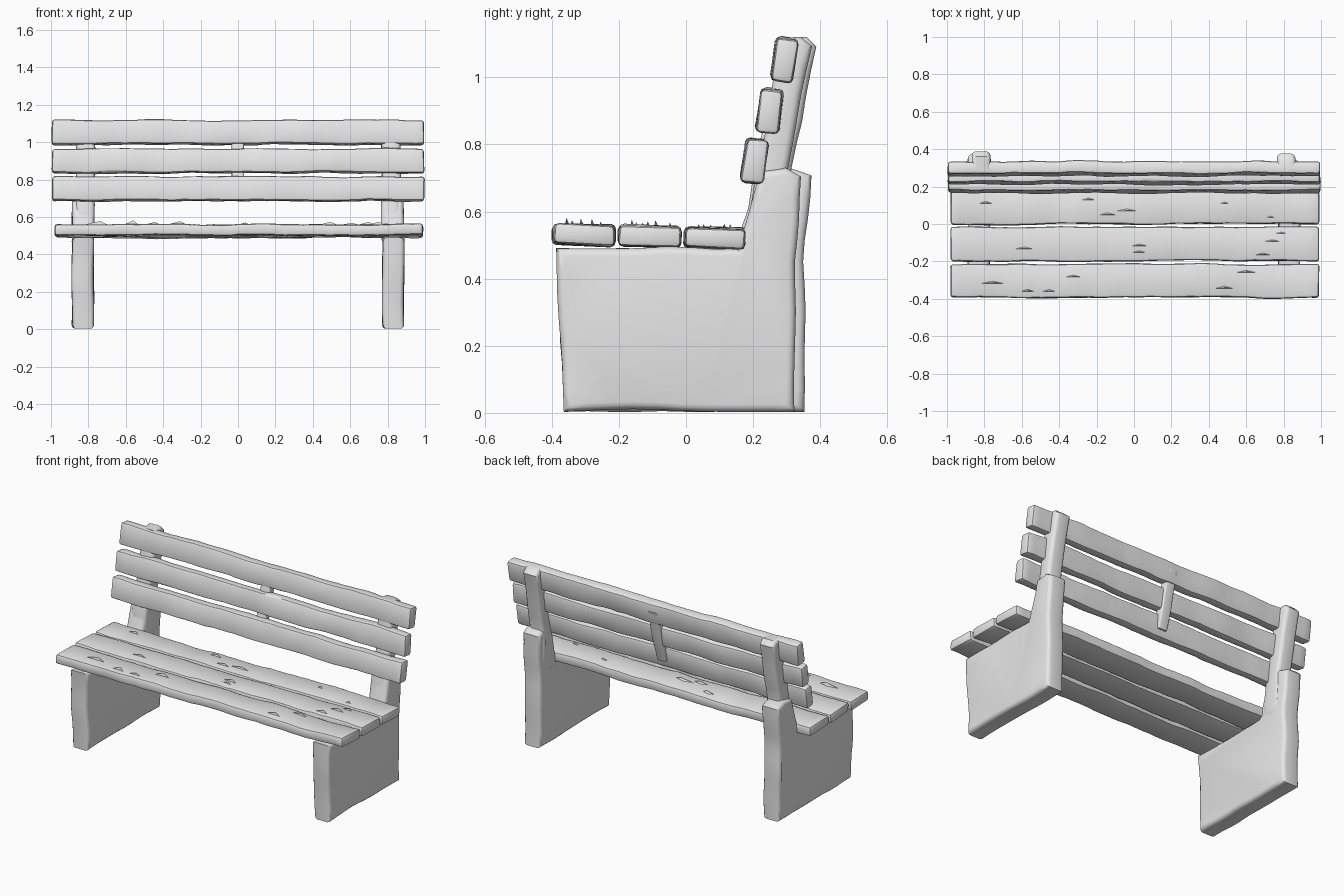
import bpy, bmesh, math, random
from mathutils import Vector, Matrix, noise

if "Cube" in bpy.data.objects:
    bpy.data.objects.remove(bpy.data.objects["Cube"])
random.seed(4)

stone = bpy.data.materials.new("pale_grey")
stone.use_nodes = True
GREY = (0.8, 0.8, 0.8, 1)
stone.diffuse_color = GREY
stone.node_tree.nodes["Principled BSDF"].inputs["Base Color"].default_value = GREY


def finish(name, bm):
    bmesh.ops.recalc_face_normals(bm, faces=bm.faces)
    mesh = bpy.data.meshes.new(name)
    bm.to_mesh(mesh)
    bm.free()
    mesh.materials.append(stone)
    obj = bpy.data.objects.new(name, mesh)
    bpy.context.collection.objects.link(obj)
    bpy.ops.object.select_all(action='DESELECT')
    obj.select_set(True)
    bpy.context.view_layer.objects.active = obj
    bpy.ops.object.shade_smooth_by_angle(angle=math.radians(40))
    return obj


def wobble(co, seed, scale, amount):
    return noise.noise_vector(co * scale + Vector((seed * 7.3, seed, 0))) * amount


def plank(name, x0, x1, y, z, depth, height, tilt, seed, splinters=0):
    """Worn board along x: bevelled box, cut into rings and roughened."""
    bm = bmesh.new()
    bmesh.ops.create_cube(bm, size=1)
    bmesh.ops.scale(bm, vec=(x1 - x0, depth, height), verts=bm.verts)
    bmesh.ops.bevel(bm, geom=bm.edges[:], offset=0.014, segments=2,
                    profile=0.5, affect='EDGES')
    for i in range(1, 40):
        x = (i / 40 - 0.5) * (x1 - x0)
        bmesh.ops.bisect_plane(bm, geom=bm.verts[:] + bm.edges[:] + bm.faces[:],
                               plane_co=(x, 0, 0), plane_no=(1, 0, 0))
    for v in bm.verts:
        d = wobble(v.co, seed, 4, 0.008) + wobble(v.co, seed + 3, 13, 0.004)
        v.co += Vector((d.x * 0.6, d.y, d.z))
    # raised slivers along the rear top edge
    for _ in range(splinters):
        c = Vector((random.uniform(x0, x1) * 0.9, random.uniform(-0.4, 0.4) * depth,
                    height / 2 - 0.004))
        w, h = random.uniform(0.03, 0.07), random.uniform(0.012, 0.024)
        base = [bm.verts.new(c + Vector(p)) for p in
                ((-w, 0, 0), (w, 0, 0), (0, 0.014, 0))]
        tip = bm.verts.new(c + Vector((w * 0.3, 0.004, h)))
        bm.faces.new(base)
        for i in range(3):
            bm.faces.new((base[i], base[(i + 1) % 3], tip))
    bm.transform(Matrix.Translation(((x0 + x1) / 2, y, z)) @ Matrix.Rotation(tilt, 4, 'X'))
    return finish(name, bm)


def slab(name, outline, x, width, seed, bevel=0.022):
    """Upright panel: a (y, z) outline with worn edges, extruded along x."""
    bm = bmesh.new()
    pts = []
    for i, a in enumerate(outline):
        a, b = Vector(a), Vector(outline[(i + 1) % len(outline)])
        n = max(1, round((b - a).length / 0.07))
        pts += [a.lerp(b, k / n) for k in range(n)]
    verts = []
    for p in pts:
        co = Vector((0, p.x, p.y))
        d = wobble(co, seed, 6, 0.009)
        verts.append(bm.verts.new((x - width / 2, co.y + d.y, max(0.003, co.z + d.z))))
    face = bm.faces.new(verts)
    top = bmesh.ops.extrude_face_region(bm, geom=[face])["geom"]
    bmesh.ops.translate(bm, vec=(width, 0, 0),
                        verts=[g for g in top if isinstance(g, bmesh.types.BMVert)])
    bmesh.ops.recalc_face_normals(bm, faces=bm.faces)
    rims = [e for e in bm.edges if any(len(f.verts) > 4 for f in e.link_faces)]
    bmesh.ops.bevel(bm, geom=rims, offset=bevel, segments=3, profile=0.5, affect='EDGES')
    for v in bm.verts:
        v.co.x += wobble(Vector((x, v.co.y, v.co.z)), seed, 5, 0.008).x
    return finish(name, bm)


# End panels with the leaning back post; the right one is slightly deeper
for name, x, back in (("left_end", 0.83, 0.0), ("right_end", -0.83, 0.03)):
    slab(name + "_panel",
         [(-0.365, 0.005), (0.325 + back, 0.005), (0.325 + back, 0.45),
          (0.345 + back, 0.71), (0.3, 0.735), (0.22, 0.72), (0.15, 0.49),
          (-0.385, 0.49)], x, 0.115, x * 5)
    slab(name + "_post",
         [(0.16, 0.46), (0.3, 0.46), (0.305 + back / 3, 0.73),
          (0.375 + back / 2, 1.09), (0.345 + back / 2, 1.12), (0.29, 1.12),
          (0.215, 0.75)], x * 0.985, 0.1, x * 3)

# Seat boards
for name, y, z, tilt in (("front", -0.305, 0.531, -0.04),
                         ("middle", -0.107, 0.527, -0.03),
                         ("rear", 0.09, 0.52, -0.03)):
    plank("seat_board_" + name, -0.98, 0.99, y, z, 0.182, 0.06, tilt, y * 9, 6)

# Back boards
LEAN = -0.14
for name, y, z in (("lower", 0.205, 0.75), ("middle", 0.25, 0.9), ("upper", 0.295, 1.052)):
    plank("back_board_" + name, -0.995, 0.995, y, z, 0.066, 0.13, LEAN, z * 11)

# Short strut tying the back boards together
slab("back_strut", [(0.2, 0.72), (0.247, 0.72), (0.335, 1.06), (0.28, 1.06)],
     0, 0.065, 2, 0.01)
